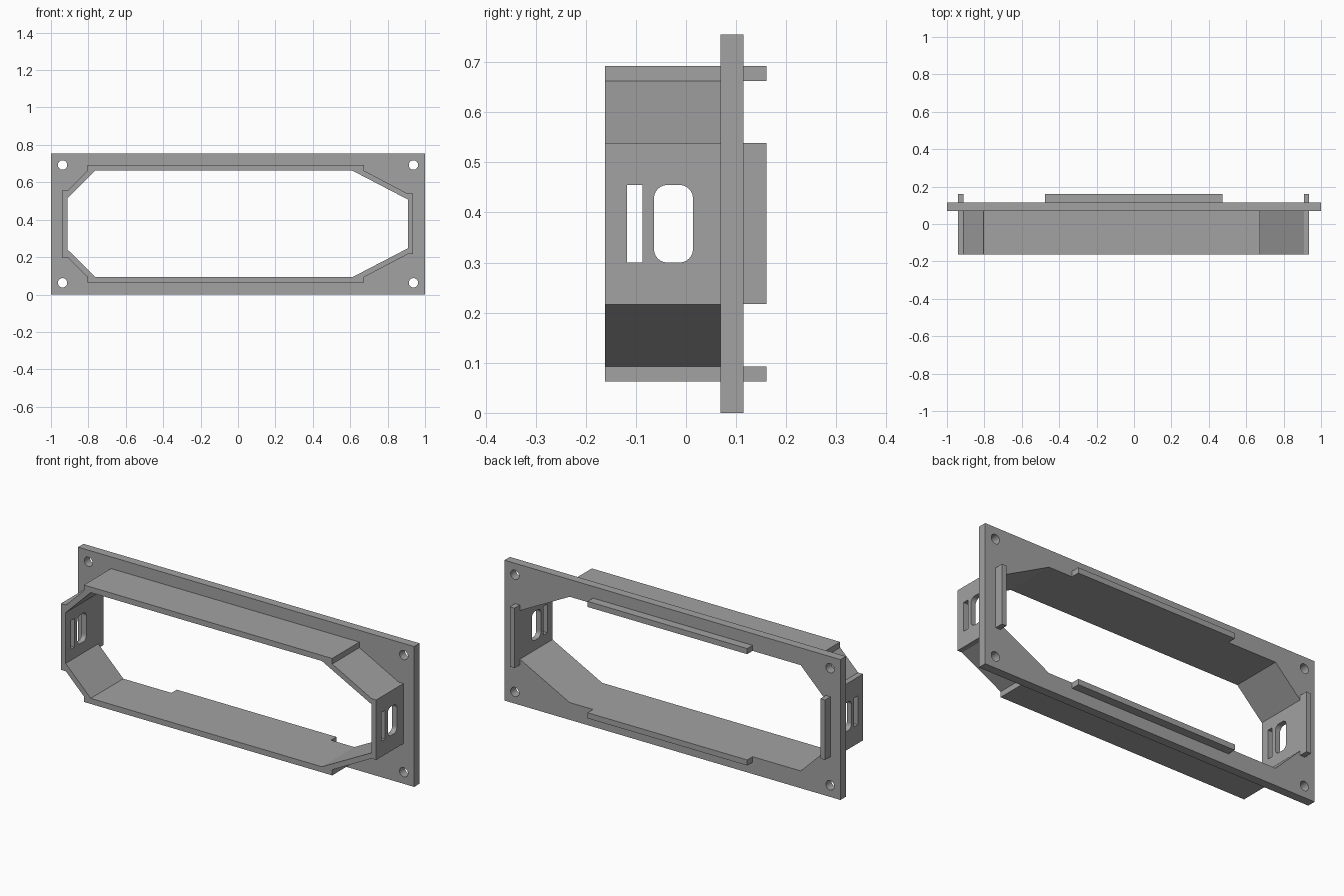
import bpy, bmesh, math

if "Cube" in bpy.data.objects:
    bpy.data.objects.remove(bpy.data.objects["Cube"])

grey = bpy.data.materials.new("grey plastic")
grey.diffuse_color = (0.36, 0.36, 0.36, 1)
grey.use_nodes = True
grey.node_tree.nodes["Principled BSDF"].inputs["Base Color"].default_value = grey.diffuse_color


def prism(name, pts, lo, hi, axis="y"):
    """Extrude a closed profile along y (points are x, z) or x (points are y, z)."""
    bm = bmesh.new()
    place = (lambda p, t: (p[0], t, p[1])) if axis == "y" else (lambda p, t: (t, p[0], p[1]))
    face = bm.faces.new([bm.verts.new(place(p, lo)) for p in pts])
    ext = bmesh.ops.extrude_face_region(bm, geom=[face])
    for v in ext["geom"]:
        if isinstance(v, bmesh.types.BMVert):
            v.co["xyz".index(axis)] = hi
    bmesh.ops.recalc_face_normals(bm, faces=bm.faces)
    mesh = bpy.data.meshes.new(name)
    bm.to_mesh(mesh)
    bm.free()
    mesh.materials.append(grey)
    obj = bpy.data.objects.new(name, mesh)
    bpy.context.collection.objects.link(obj)
    return obj


def rect(a0, a1, b0, b1):
    return [(a0, b0), (a1, b0), (a1, b1), (a0, b1)]


def rounded(a0, a1, b0, b1, r, n=6):
    """Rectangle with rounded corners; a circle when r is half its size."""
    pts = []
    corners = [(a1 - r, b1 - r), (a0 + r, b1 - r), (a0 + r, b0 + r), (a1 - r, b0 + r)]
    for q, (ca, cb) in enumerate(corners):
        for i in range(n + 1):
            t = math.pi / 2 * (q + i / n)
            pts.append((ca + r * math.cos(t), cb + r * math.sin(t)))
    return pts


def circle(x, z, r, n=32):
    return [(x + r * math.cos(2 * math.pi * i / n), z + r * math.sin(2 * math.pi * i / n)) for i in range(n)]


def cut(obj, cutters):
    for c in cutters:
        mod = obj.modifiers.new("cut", "BOOLEAN")
        mod.operation, mod.solver, mod.object = "DIFFERENCE", "EXACT", c
        bpy.context.view_layer.objects.active = obj
        bpy.ops.object.modifier_apply(modifier=mod.name)
        bpy.data.objects.remove(c)


MID = 0.3775                       # height of the horizontal symmetry line


def mirrored(upper):
    """Complete an upper half profile by mirroring it about MID."""
    return upper + [(x, 2 * MID - z) for x, z in reversed(upper)]


def opening():
    return prism("opening_cutter", mirrored([(-0.912, 0.514), (-0.763, 0.662), (0.612, 0.662), (0.908, 0.508)]), -0.5, 0.5)


# Mounting plate with opening and corner screw holes
plate = prism("mounting_plate", rect(-1, 1, 0, 0.755), 0.069, 0.115)
cut(plate, [opening()] + [prism("hole_cutter", circle(sx * 0.938, MID + sz * 0.315, 0.025), 0, 0.2)
                          for sx in (-1, 1) for sz in (-1, 1)])

# Stepped sleeve projecting to the front, with slots through both end walls
sleeve = prism("sleeve", mirrored([(-0.94, 0.556), (-0.911, 0.556), (-0.804, 0.662), (-0.804, 0.692),
                                   (0.674, 0.692), (0.674, 0.662), (0.908, 0.539), (0.936, 0.539)]), -0.162, 0.069)
cut(sleeve, [opening(),
             prism("narrow_slot_cutter", rect(-0.118, -0.087, 0.30, 0.455), -1.2, 1.2, "x"),
             prism("wide_slot_cutter", rounded(-0.064, 0.014, 0.30, 0.455, 0.027), -1.2, 1.2, "x")])

# Locating ribs on the back of the plate
for name, r in {"top_rib": (-0.477, 0.473, 0.662, 0.692), "bottom_rib": (-0.477, 0.473, 0.063, 0.093),
                "left_rib": (-0.94, -0.912, 0.217, 0.539), "right_rib": (0.908, 0.936, 0.217, 0.539)}.items():
    prism(name, rect(*r), 0.115, 0.161)
